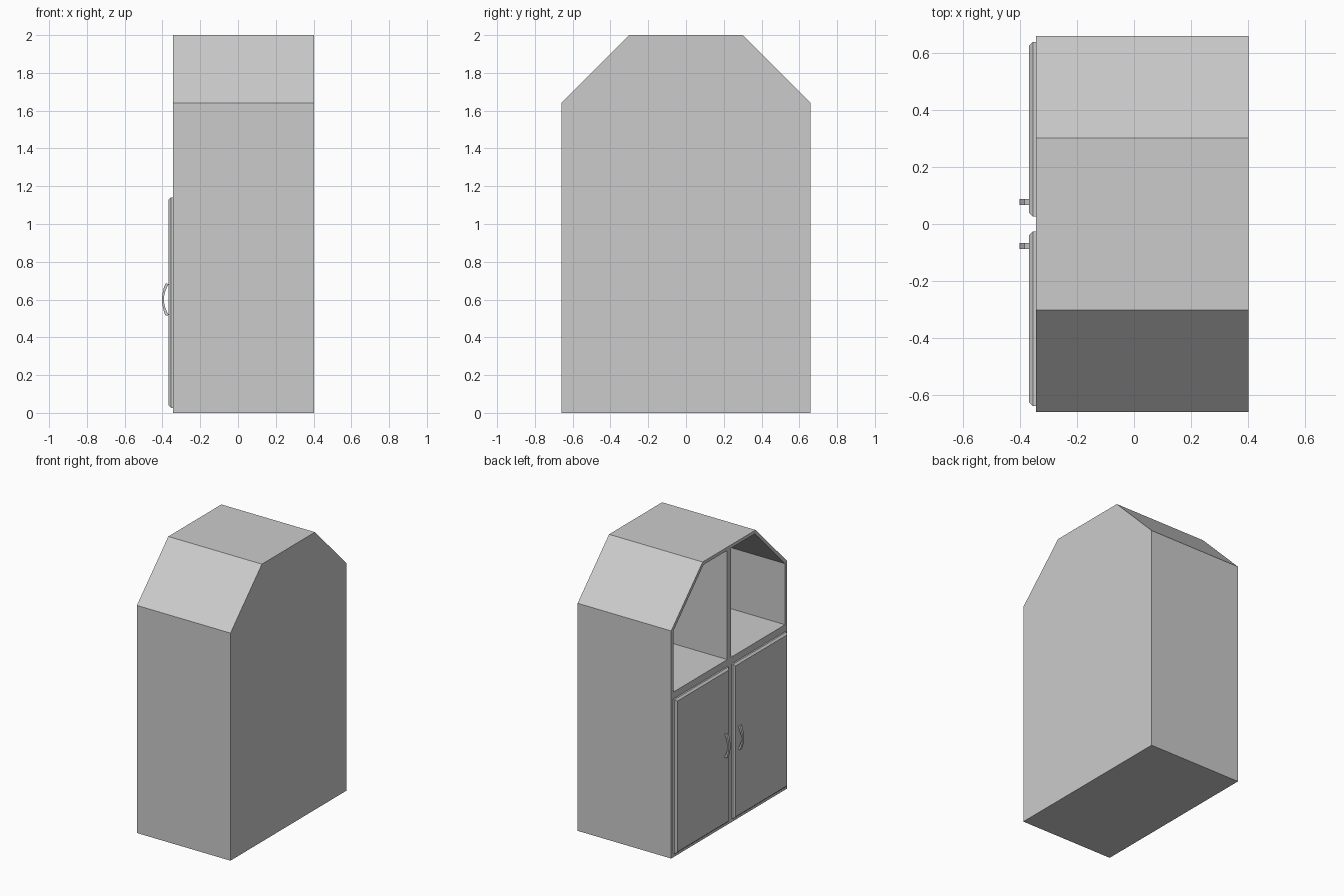
import bpy, bmesh, math

cube = bpy.data.objects.get("Cube")
if cube:
    bpy.data.objects.remove(cube, do_unlink=True)

GREY = (0.6, 0.6, 0.6, 1.0)
mat = bpy.data.materials.new("light_grey")
mat.use_nodes = True
mat.diffuse_color = GREY
mat.node_tree.nodes["Principled BSDF"].inputs["Base Color"].default_value = GREY

OPEN_X, BACK_X = -0.344, 0.402   # open face and back of the cabinet
HALF_W, HEIGHT = 0.66, 2.0
WALL, SHELF_Z = 0.024, 1.19


def finish(name, bm):
    bmesh.ops.recalc_face_normals(bm, faces=bm.faces)
    mesh = bpy.data.meshes.new(name)
    bm.to_mesh(mesh)
    bm.free()
    mesh.materials.append(mat)
    obj = bpy.data.objects.new(name, mesh)
    bpy.context.collection.objects.link(obj)
    return obj


def loft(name, sections):
    """Closed solid through matching loops of points, capped at both ends."""
    bm = bmesh.new()
    loops = [[bm.verts.new(p) for p in s] for s in sections]
    for a, b in zip(loops, loops[1:]):
        for i in range(len(a)):
            j = (i + 1) % len(a)
            bm.faces.new((a[i], a[j], b[j], b[i]))
    bm.faces.new(loops[0])
    bm.faces.new(loops[-1])
    return finish(name, bm)


def prism_x(name, outline, x0, x1):
    return loft(name, [[(x, y, z) for y, z in outline] for x in (x0, x1)])


# Cabinet body with sloped shoulders
body = prism_x("cabinet_body", [
    (-HALF_W, 0), (HALF_W, 0), (HALF_W, 1.64), (0.302, HEIGHT),
    (-0.302, HEIGHT), (-HALF_W, 1.64)], OPEN_X, BACK_X)

for side, label in ((1, "rear"), (-1, "front")):
    # Open compartment, following the shoulder at wall thickness
    cutter = prism_x(label + "_compartment_cutter", [
        (side * y, z) for y, z in (
            (0.022, SHELF_Z), (HALF_W - WALL, SHELF_Z), (HALF_W - WALL, 1.63),
            (0.292, HEIGHT - WALL), (0.022, HEIGHT - WALL))],
        OPEN_X - 0.1, BACK_X - WALL)
    cutter.hide_render = True
    cutter.hide_viewport = True
    cut = body.modifiers.new(label + "_compartment", 'BOOLEAN')
    cut.operation = 'DIFFERENCE'
    cut.solver = 'EXACT'
    cut.object = cutter

    # Door slab with chamfered edge
    sections = []
    for depth, inset in ((0, 0), (0.011, 0), (0.024, 0.013)):
        y0, y1 = side * (0.026 + inset), side * (0.638 - inset)
        z0, z1 = 0.027 + inset, 1.14 - inset
        x = OPEN_X - depth
        sections.append([(x, y0, z0), (x, y1, z0), (x, y1, z1), (x, y0, z1)])
    loft(label + "_door", sections)

    # Bowed handle strip
    sections = []
    steps = 8
    for i in range(steps + 1):
        t = 2 * i / steps - 1
        bow = 1 - t * t
        z = 0.6 + 0.086 * t
        outer, inner = -0.384 - 0.018 * bow, -0.367 - 0.025 * bow
        y0, y1 = side * 0.067, side * 0.087
        z_in = 0.6 + 0.082 * t
        sections.append([(outer, y0, z), (outer, y1, z),
                         (inner, y1, z_in), (inner, y0, z_in)])
    loft(label + "_handle", sections)
